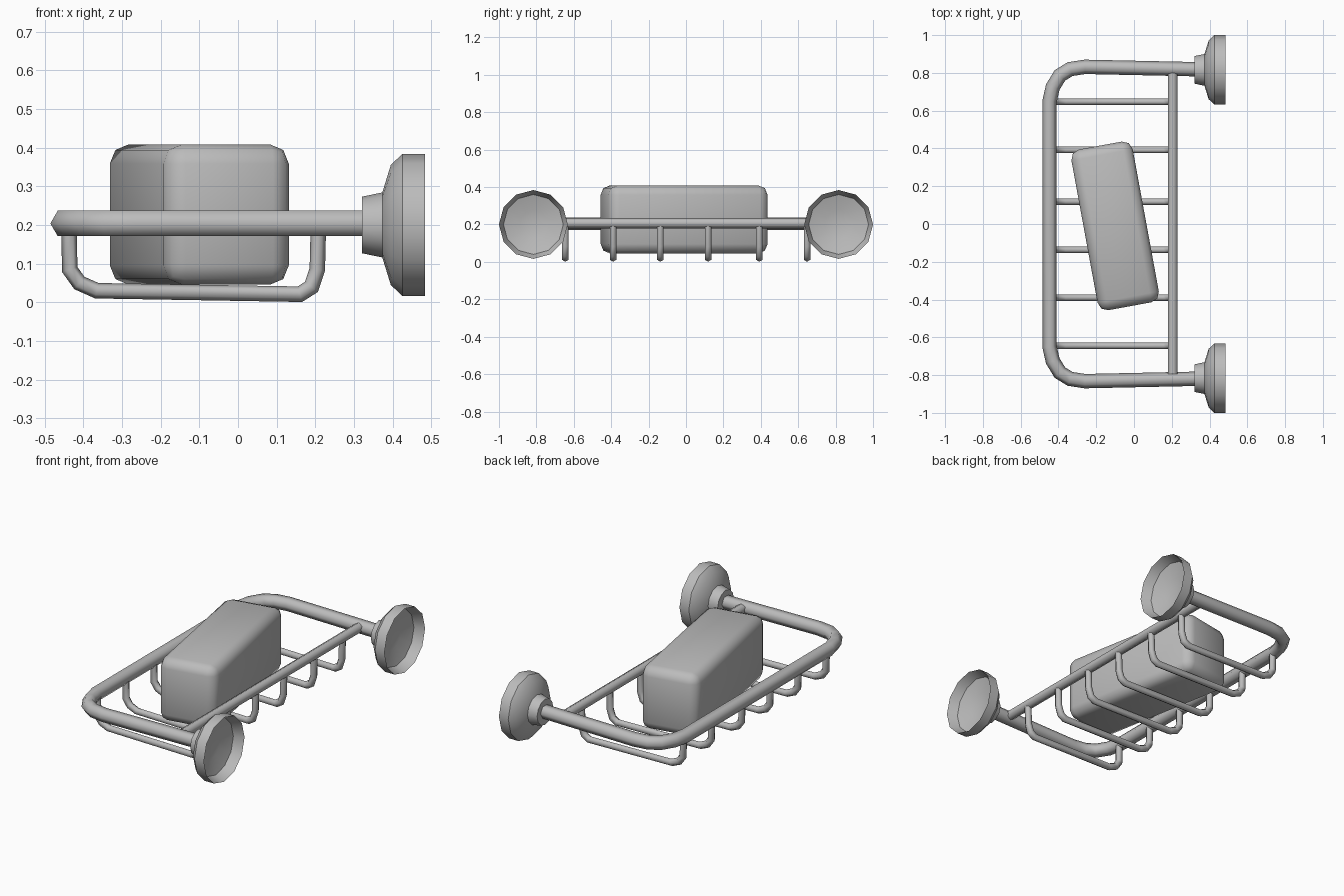
import bpy
import bmesh
import math
from mathutils import Matrix, Vector

if "Cube" in bpy.data.objects:
    bpy.data.objects.remove(bpy.data.objects["Cube"])

grey = bpy.data.materials.new("satin grey")
grey.use_nodes = True
grey.diffuse_color = (0.5, 0.5, 0.5, 1)
grey.node_tree.nodes["Principled BSDF"].inputs["Base Color"].default_value = (0.5, 0.5, 0.5, 1)


def finish(bm, name, angle):
    bmesh.ops.recalc_face_normals(bm, faces=bm.faces)
    mesh = bpy.data.meshes.new(name)
    bm.to_mesh(mesh)
    bm.free()
    mesh.materials.append(grey)
    obj = bpy.data.objects.new(name, mesh)
    bpy.context.collection.objects.link(obj)
    bpy.ops.object.select_all(action="DESELECT")
    obj.select_set(True)
    bpy.context.view_layer.objects.active = obj
    bpy.ops.object.shade_smooth_by_angle(angle=math.radians(angle))
    return obj


def tube(name, points, normal, radius, sides=6):
    """Sweep a polygon along a flat path, with mitred bends."""
    bm = bmesh.new()
    pts = [Vector(p) for p in points]
    normal = Vector(normal)
    rings = []
    for i, p in enumerate(pts):
        before = (p - pts[i - 1]).normalized() if i else (pts[1] - p).normalized()
        after = (pts[i + 1] - p).normalized() if i < len(pts) - 1 else before
        tangent = (before + after).normalized()
        side = normal.cross(tangent) / tangent.dot(before)
        ring = []
        for k in range(sides):
            a = math.tau * k / sides
            ring.append(bm.verts.new(p + radius * (math.cos(a) * side + math.sin(a) * normal)))
        rings.append(ring)
    for r0, r1 in zip(rings, rings[1:]):
        for k in range(sides):
            j = (k + 1) % sides
            bm.faces.new((r0[k], r0[j], r1[j], r1[k]))
    bm.faces.new(rings[0])
    bm.faces.new(rings[-1])
    return finish(bm, name, 65)


# Outer rail: one half of the bend, mirrored front to back
RAIL_Z = 0.204
half = [(0.395, 0.818), (-0.26, 0.832), (-0.338, 0.82),
        (-0.392, 0.787), (-0.43, 0.725), (-0.447, 0.65)]
rail = [(x, y, RAIL_Z) for x, y in half] + [(x, -y, RAIL_Z) for x, y in reversed(half)]
tube("outer_rail", rail, (0, 0, 1), 0.038)

# Straight bar joining the two arms
tube("cross_bar", [(0.205, -0.795, 0.207), (0.205, 0.8, 0.207)], (1, 0, 0), 0.028)

# Basket wires hanging between rail and bar
wire = [(-0.437, 0.2), (-0.435, 0.085), (-0.41, 0.05), (-0.365, 0.03),
        (0.16, 0.021), (0.19, 0.04), (0.205, 0.085), (0.208, 0.205)]
for n, y in enumerate((-0.645, -0.39, -0.137, 0.118, 0.392, 0.647)):
    tube(f"basket_wire_{n + 1}", [(x, y, z) for x, z in wire], (0, 1, 0), 0.02)

# Hollow wall cups, turned about the x axis
cup = [(0.32, 0), (0.32, 0.073), (0.373, 0.084), (0.395, 0.155), (0.425, 0.184),
       (0.484, 0.184), (0.43, 0.16), (0.405, 0.075), (0.4, 0)]
for label, y in (("front", -0.816), ("back", 0.816)):
    bm = bmesh.new()
    verts = [bm.verts.new((x, y, 0.2 + r)) for x, r in cup]
    edges = [bm.edges.new(pair) for pair in zip(verts, verts[1:])]
    bmesh.ops.spin(bm, geom=verts + edges, cent=(0, y, 0.2), axis=(1, 0, 0),
                   angle=math.tau, steps=12, use_duplicate=False)
    bmesh.ops.remove_doubles(bm, verts=bm.verts, dist=0.0005)
    finish(bm, f"{label}_wall_cup", 40)

# Rounded soap block, set down at a slant
bm = bmesh.new()
bmesh.ops.create_cube(bm, size=1)
bmesh.ops.scale(bm, vec=(0.33, 0.865, 0.363), verts=bm.verts)
bmesh.ops.bevel(bm, geom=list(bm.edges), offset=0.05, segments=2, profile=0.5,
                affect="EDGES")
soap = finish(bm, "soap_block", 50)
soap.matrix_world = Matrix.Translation((-0.1, -0.01, 0.227)) @ Matrix.Rotation(math.radians(10.4), 4, "Z")
